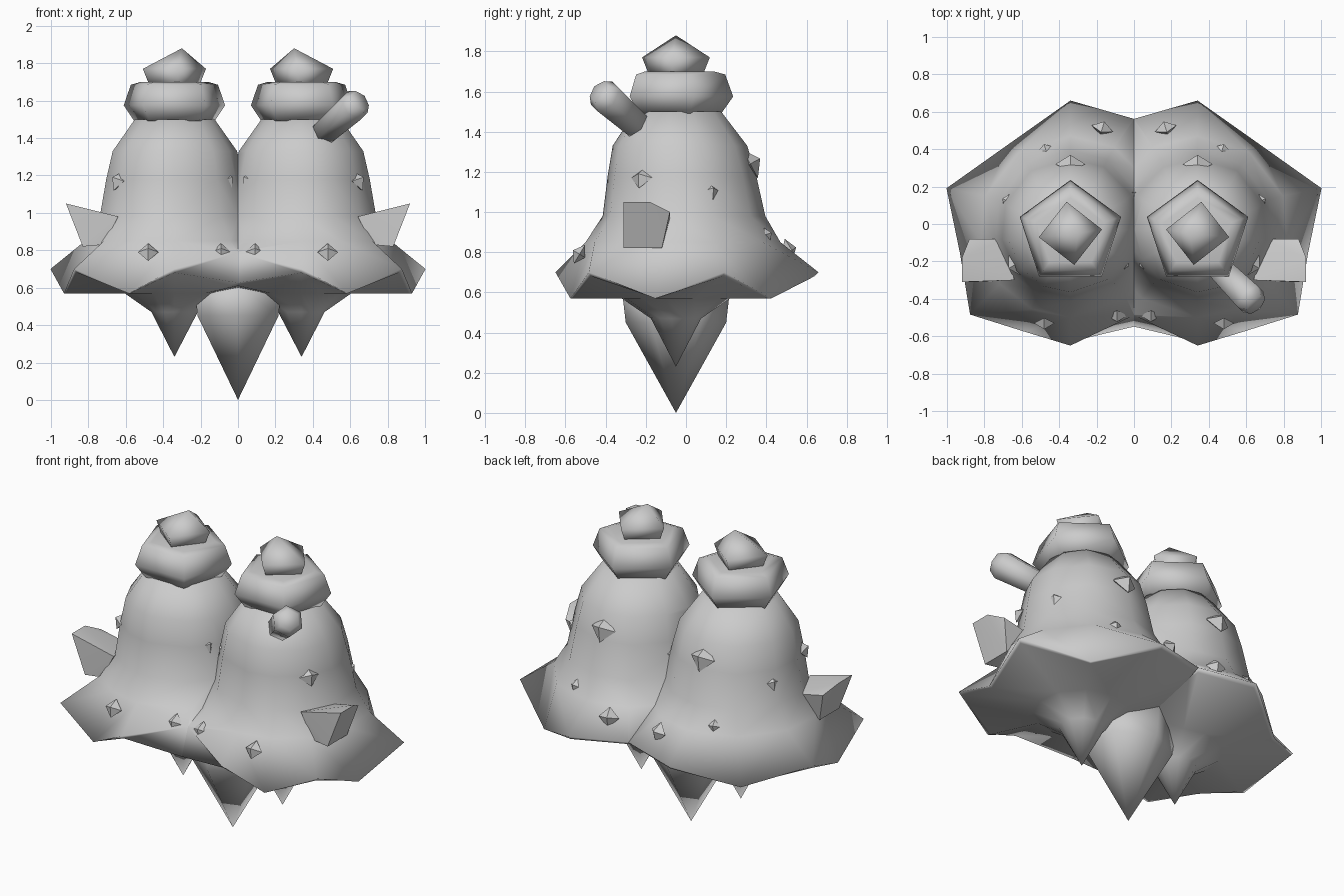
import bpy, bmesh, math
from mathutils import Vector

cube = bpy.data.objects.get("Cube")
if cube:
    bpy.data.objects.remove(cube, do_unlink=True)

grey = bpy.data.materials.new("plain_grey")
grey.use_nodes = True
grey.diffuse_color = (0.6, 0.6, 0.6, 1)
grey.node_tree.nodes["Principled BSDF"].inputs["Base Color"].default_value = (0.6, 0.6, 0.6, 1)

CX, CY = 0.34, -0.05          # axis of one tower


def finish(name, bm, mirror=True, angle=180):
    bmesh.ops.recalc_face_normals(bm, faces=bm.faces)
    mesh = bpy.data.meshes.new(name)
    bm.to_mesh(mesh)
    bm.free()
    mesh.materials.append(grey)
    ob = bpy.data.objects.new(name, mesh)
    bpy.context.collection.objects.link(ob)
    bpy.ops.object.select_all(action='DESELECT')
    ob.select_set(True)
    bpy.context.view_layer.objects.active = ob
    if angle:
        bpy.ops.object.shade_smooth_by_angle(angle=math.radians(angle))
    if mirror:
        mod = ob.modifiers.new("mirror", 'MIRROR')
        mod.use_mirror_merge = False
    return ob


def loft(bm, rings):
    """Skin a list of point rings; the last ring may be a single tip."""
    rows = [[bm.verts.new(p) for p in r] for r in rings]
    for a, b in zip(rows, rows[1:]):
        n = max(len(a), len(b))
        for i in range(n):
            j = (i + 1) % n
            if len(b) == 1:
                bm.faces.new((a[i], a[j], b[0]))
            elif len(a) == 1:
                bm.faces.new((a[0], b[j], b[i]))
            else:
                bm.faces.new((a[i], a[j], b[j], b[i]))
    for r in (rows[0], rows[-1]):
        if len(r) > 2:
            bm.faces.new(r)


def ring(cx, cy, z, r, angles):
    return [(cx + r * math.cos(math.radians(a)), cy + r * math.sin(math.radians(a)), z)
            for a in angles]


def polygon(n, start=90):
    return [start + 360 * i / n for i in range(n)]


# Body: round tower over a zigzag skirt whose underside draws down into a spike
angles = [90, 55, 20, -10, -39, -65, -90, -128, -152, -180, -208, -241]
rim_r = [0.71, 0.58, 0.705, 0.60, 0.69, 0.58, 0.60, 0.555, 0.46, 0.45, 0.46, 0.70]
rim_z = [0.70, 0.57, 0.70, 0.57, 0.70, 0.57, 0.70, 0.79, 0.82, 0.84, 0.80, 0.72]
lip_r = [r - 0.02 for r in rim_r]
lip_z = [max(z - 0.02, 0.57) for z in rim_z]
lip_r[7], lip_z[7] = 0.62, 0.62
lip_z[8:11] = [0.61, 0.6, 0.61]


def skirt(radii, heights):
    return [ring(CX, CY, z, r, [a])[0] for a, r, z in zip(angles, radii, heights)]


bm = bmesh.new()
rings = [[(CX, CY, 0.23)], ring(CX, CY, 0.47, 0.125, angles), ring(CX, CY, 0.57, 0.27, angles),
         skirt(lip_r, lip_z), skirt(rim_r, rim_z)]
for z, r, shift in ((0.85, 0.485, 0.035), (0.98, 0.405, 0.04), (1.18, 0.37, 0.03),
                    (1.33, 0.335, 0.02), (1.5, 0.215, 0.01)):
    rings.append(ring(CX, CY + shift, z, r, angles))
loft(bm, rings)
bmesh.ops.bisect_plane(bm, geom=bm.verts[:] + bm.edges[:] + bm.faces[:],
                       plane_co=(0, 0, 0), plane_no=(1, 0, 0), clear_inner=True)
finish("tower_bodies", bm)

# Collars: five-sided bands around the tower tops
bm = bmesh.new()
five = polygon(5)
loft(bm, [ring(CX, CY, z, r, five) for z, r in ((1.49, 0.225), (1.575, 0.285), (1.685, 0.245), (1.7, 0.19))])
finish("collars", bm)

# Caps: tilted four-sided points
bm = bmesh.new()
four = polygon(4, 83)
loft(bm, [ring(CX, CY, 1.67, 0.13, four), ring(CX, CY, 1.77, 0.17, four), [(0.3, CY, 1.88)]])
finish("caps", bm)

# Large spike hanging from the middle
bm = bmesh.new()
six = polygon(6)
loft(bm, [ring(0, CY, 0.62, 0.27, six), ring(0, CY, 0.45, 0.25, six), [(0, CY, 0)]])
finish("centre_spike", bm, mirror=False)

# Side horns: chunky wedges
bm = bmesh.new()
for p in ((0.92, -0.31, 1.05), (0.92, -0.18, 1.05), (0.88, -0.08, 1.0), (0.83, -0.31, 0.82),
          (0.83, -0.12, 0.82), (0.64, -0.3, 0.98), (0.69, -0.08, 0.96), (0.72, -0.3, 0.83)):
    bm.verts.new(p)
bmesh.ops.convex_hull(bm, input=bm.verts[:])
finish("side_horns", bm, angle=60)

# Spout: six-sided stub on the left tower only
bm = bmesh.new()
loft(bm, [ring(0, 0, z, r, six) for z, r in ((0, 0.075), (0.27, 0.09), (0.32, 0.06))])
spout = finish("spout", bm, mirror=False)
start, end = Vector((0.46, -0.24, 1.43)), Vector((0.645, -0.425, 1.595))
spout.location = start
spout.rotation_euler = (end - start).to_track_quat('Z', 'Y').to_euler()

# Studs: little double pyramids facing out of the body
bm = bmesh.new()
studs = [((0.48, -0.53, 0.79), 0.055), ((0.09, -0.49, 0.79), 0.055), ((0.34, 0.32, 1.24), 0.08),
         ((0.17, 0.51, 0.81), 0.06), ((0.47, 0.39, 0.88), 0.06), ((0.67, 0.12, 1.1), 0.06),
         ((0.64, -0.22, 1.17), 0.06), ((0.06, -0.21, 1.17), 0.06), ((0.02, 0.14, 1.1), 0.06)]
for pos, size in studs:
    pos = Vector(pos)
    out = Vector((pos.x - CX, pos.y - CY, 0.2))
    if pos.y < -0.4:
        out = Vector((0, -1, 0.6))
    turn = out.to_track_quat('Z', 'Y')
    shape = [[(0, 0, -size * 0.6)], ring(0, 0, 0, size, polygon(4)), [(0, 0, size * 0.7)]]
    loft(bm, [[turn @ Vector(p) + pos for p in r] for r in shape])
finish("studs", bm, angle=0)
